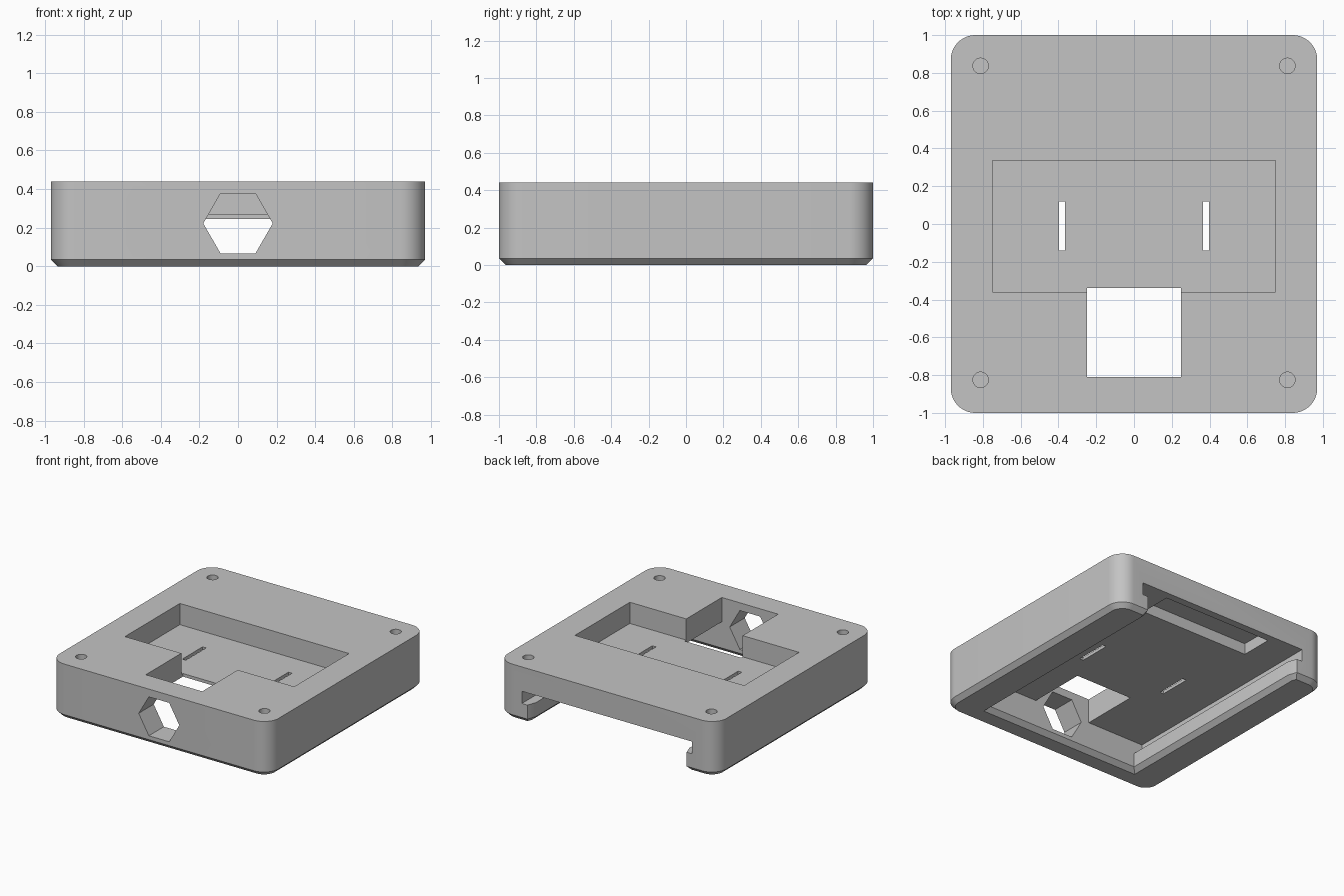
import bpy, bmesh, math

if "Cube" in bpy.data.objects:
    bpy.data.objects.remove(bpy.data.objects["Cube"])

HX, HY, H = 0.97, 1.0, 0.44      # half width, half depth, height
CH = 0.035                       # bottom chamfer
FRONT = -0.81                    # inner face of the front wall
CEIL = 0.245                     # ceiling of the underside cavity

grey = bpy.data.materials.new("plain_grey")
grey.diffuse_color = (0.55, 0.55, 0.55, 1)
grey.use_nodes = True
grey.node_tree.nodes["Principled BSDF"].inputs["Base Color"].default_value = grey.diffuse_color


def loft(name, rings):
    """Closed solid through rings of equal point counts."""
    bm = bmesh.new()
    vs = [[bm.verts.new(p) for p in r] for r in rings]
    n = len(vs[0])
    for a, b in zip(vs, vs[1:]):
        for i in range(n):
            j = (i + 1) % n
            bm.faces.new((a[i], a[j], b[j], b[i]))
    bm.faces.new(vs[0][::-1])
    bm.faces.new(vs[-1])
    bmesh.ops.recalc_face_normals(bm, faces=bm.faces)
    me = bpy.data.meshes.new(name)
    bm.to_mesh(me)
    bm.free()
    ob = bpy.data.objects.new(name, me)
    bpy.context.collection.objects.link(ob)
    return ob


def box(name, x0, x1, y0, y1, z0, z1):
    pts = [(x0, y0), (x1, y0), (x1, y1), (x0, y1)]
    return loft(name, [[(x, y, z) for x, y in pts] for z in (z0, z1)])


def rounded(inset, z, r=0.13, seg=12):
    """Rounded rectangle ring of the outer shell."""
    ring = []
    for k, (sx, sy) in enumerate([(1, 1), (-1, 1), (-1, -1), (1, -1)]):
        for i in range(seg + 1):
            a = math.pi / 2 * (k + i / seg)
            ring.append((sx * (HX - r) + (r - inset) * math.cos(a),
                         sy * (HY - r) + (r - inset) * math.sin(a), z))
    return ring


def lip_ring(o, z):
    """Opening between the rails, slightly flared at the open back."""
    half = [(0.68, FRONT), (0.68, 0.93), (0.705, 1.0), (0.705, 1.1)]
    right = [(x + o, y - (o if y == FRONT else 0), z) for x, y in half]
    return right + [(-x, y, z) for x, y, z in right[::-1]]


# Outer shell with rounded corners and chamfered bottom
case = loft("case", [rounded(CH, 0), rounded(0, CH), rounded(0, H)])

cutters = [
    # Sliding lid channel and the opening between its rails
    box("lid_channel", -0.755, 0.755, FRONT, 1.1, 0.147, CEIL),
    loft("rail_opening", [lip_ring(CH + 0.02, -0.02), lip_ring(0, CH), lip_ring(0, 0.2)]),
    # Recess in the ceiling by the back
    box("ceiling_recess", -0.48, 0.48, 0.68, 0.94, 0.2, 0.333),
    # Top pocket and square port
    box("top_pocket", -0.75, 0.75, -0.36, 0.335, 0.27, 0.6),
    box("square_port", -0.25, 0.25, FRONT, -0.34, 0.2, 0.6),
    # Hexagonal cable hole in the front wall
    loft("hex_hole", [[(0.18 * math.cos(i * math.pi / 3), y,
                        0.222 + 0.18 * math.sin(i * math.pi / 3)) for i in range(6)]
                      for y in (-1.1, -0.7)]),
]
for s in (-1, 1):
    # Strap slots through the pocket floor
    cutters.append(box("strap_slot", s * 0.38 - 0.016, s * 0.38 + 0.016, -0.14, 0.118, 0.2, 0.4))
    # Blind screw holes
    for y in (-0.825, 0.837):
        cutters.append(loft("screw_hole", [[
            (s * 0.812 + 0.041 * math.cos(i * math.pi / 16),
             y + 0.041 * math.sin(i * math.pi / 16), z) for i in range(32)]
            for z in (0.2, 0.6)]))

for c in cutters:
    c.hide_render = True
    m = case.modifiers.new(c.name, 'BOOLEAN')
    m.operation, m.solver, m.object = 'DIFFERENCE', 'EXACT', c

# Bake the cuts and drop the cutters
dg = bpy.context.evaluated_depsgraph_get()
baked = bpy.data.meshes.new_from_object(case.evaluated_get(dg))
case.modifiers.clear()
case.data = baked
for c in cutters:
    bpy.data.objects.remove(c)

case.data.materials.clear()
case.data.materials.append(grey)
for p in case.data.polygons:
    p.material_index = 0
bpy.context.view_layer.objects.active = case
case.select_set(True)
bpy.ops.object.shade_smooth_by_angle()
